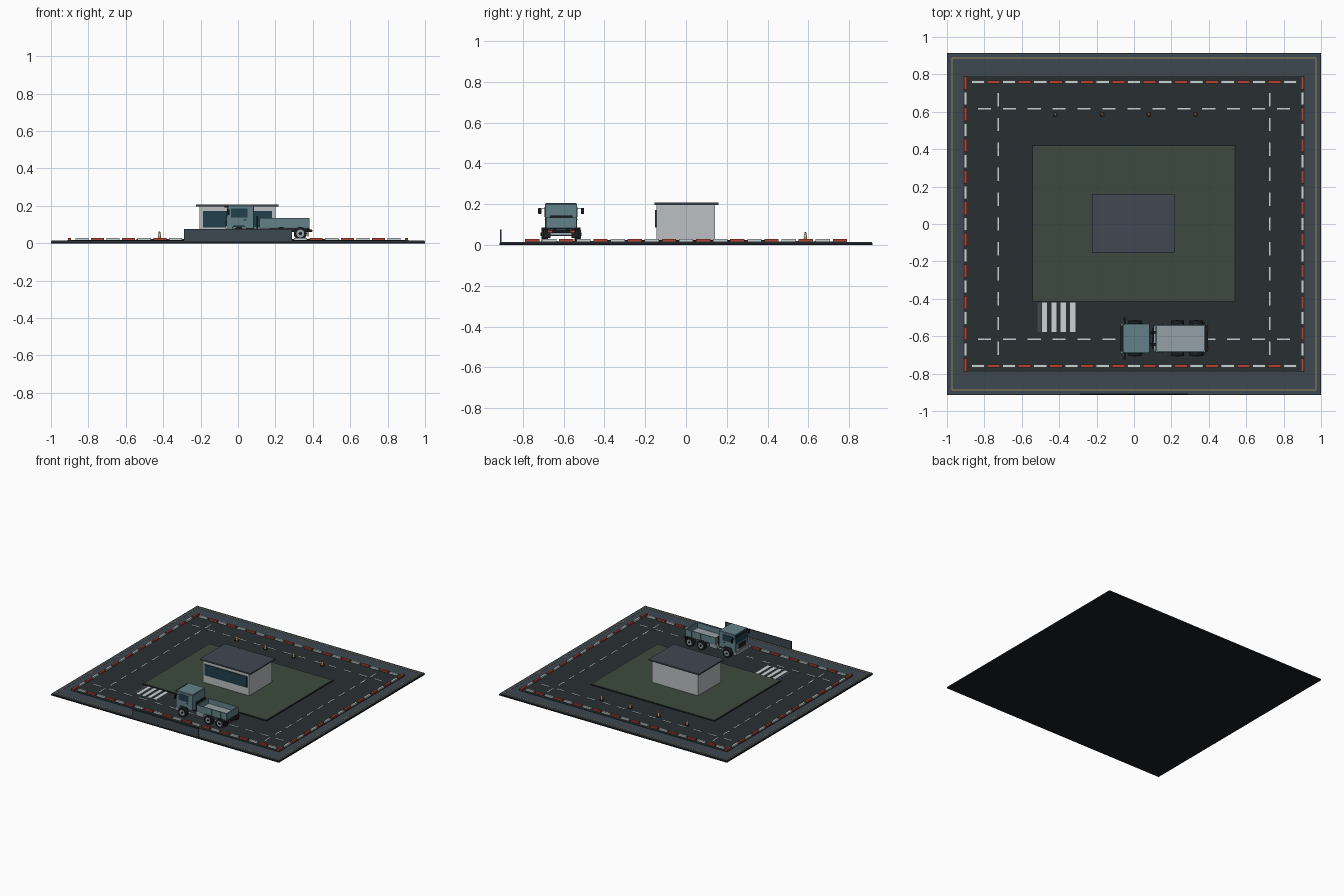
import bpy, bmesh, math
from mathutils import Matrix

if "Cube" in bpy.data.objects:
    bpy.data.objects.remove(bpy.data.objects["Cube"])


def material(name, rgb):
    m = bpy.data.materials.new(name)
    m.diffuse_color = (*rgb, 1)
    m.use_nodes = True
    m.node_tree.nodes["Principled BSDF"].inputs["Base Color"].default_value = m.diffuse_color
    return m


BLACK = material("black", (0.01, 0.012, 0.014))
SLATE = material("slate", (0.045, 0.065, 0.08))
ASPHALT = material("asphalt", (0.022, 0.028, 0.032))
GRASS = material("grass", (0.045, 0.07, 0.05))
GOLD = material("gold", (0.33, 0.25, 0.09))
WHITE = material("white", (0.6, 0.66, 0.66))
RED = material("red", (0.45, 0.06, 0.035))
WALL = material("wall", (0.5, 0.53, 0.54))
ROOF = material("roof", (0.05, 0.065, 0.085))
GLASS = material("glass", (0.015, 0.05, 0.07))
TEAL = material("teal", (0.12, 0.22, 0.25))
STEEL = material("steel", (0.3, 0.35, 0.39))
ORANGE = material("orange", (0.75, 0.3, 0.06))
LAMP = material("lamp", (0.85, 0.75, 0.5))


def finish(name, bm, mat, bevel=0):
    bmesh.ops.recalc_face_normals(bm, faces=bm.faces)
    me = bpy.data.meshes.new(name)
    bm.to_mesh(me)
    bm.free()
    me.materials.append(mat)
    ob = bpy.data.objects.new(name, me)
    bpy.context.collection.objects.link(ob)
    if bevel:
        mod = ob.modifiers.new("bevel", 'BEVEL')
        mod.width, mod.segments = bevel, 2
    return ob


def boxes(name, spans, mat, bevel=0):
    """One object from boxes given as (x0, x1, y0, y1, z0, z1)."""
    bm = bmesh.new()
    for x0, x1, y0, y1, z0, z1 in spans:
        m = Matrix.Translation(((x0 + x1) / 2, (y0 + y1) / 2, (z0 + z1) / 2))
        bmesh.ops.create_cube(bm, size=1, matrix=m @ Matrix.Diagonal((x1 - x0, y1 - y0, z1 - z0, 1)))
    return finish(name, bm, mat, bevel)


def box(name, x0, x1, y0, y1, z0, z1, mat, bevel=0):
    return boxes(name, [(x0, x1, y0, y1, z0, z1)], mat, bevel)


def frame(name, x, y, w, z0, z1, mat):
    boxes(name, [(-x, x, s * y - w / 2, s * y + w / 2, z0, z1) for s in (-1, 1)] +
          [(s * x - w / 2, s * x + w / 2, -y, y, z0, z1) for s in (-1, 1)], mat)


def cones(name, parts, mat, axis='Z', sides=20):
    """Cylinders or cones as (x, y, z, r1, r2, depth)."""
    bm = bmesh.new()
    for x, y, z, r1, r2, d in parts:
        m = Matrix.Translation((x, y, z))
        if axis == 'Y':
            m = m @ Matrix.Rotation(math.pi / 2, 4, 'X')
        bmesh.ops.create_cone(bm, cap_ends=True, segments=sides, radius1=r1, radius2=r2, depth=d, matrix=m)
    ob = finish(name, bm, mat)
    bpy.context.view_layer.objects.active = ob
    bpy.ops.object.select_all(action='DESELECT')
    ob.select_set(True)
    bpy.ops.object.shade_smooth_by_angle(angle=math.radians(40))
    return ob


def profile(name, pts, y0, y1, mat, bevel=0):
    bm = bmesh.new()
    f = bm.faces.new([bm.verts.new((x, y0, z)) for x, z in pts])
    ext = bmesh.ops.extrude_face_region(bm, geom=[f])
    bmesh.ops.translate(bm, vec=(0, y1 - y0, 0), verts=[v for v in ext["geom"] if isinstance(v, bmesh.types.BMVert)])
    return finish(name, bm, mat, bevel)


# Base layers
box("base_plinth", -1, 1, -0.915, 0.915, 0, 0.009, BLACK)
box("base_top", -0.997, 0.997, -0.912, 0.912, 0.009, 0.014, SLATE)
frame("base_trim_line", 0.972, 0.888, 0.005, 0.013, 0.0155, GOLD)
box("road_surface", -0.912, 0.912, -0.79, 0.79, 0.013, 0.017, ASPHALT)
box("island_edge", -0.546, 0.543, -0.417, 0.422, 0.015, 0.021, BLACK)
box("island_grass", -0.54, 0.537, -0.411, 0.416, 0.02, 0.0235, GRASS)

# Alternating kerb blocks
kerb = {0: [], 1: []}
for s in (-1, 1):
    for i in range(21):
        x = -0.835 + i * 0.0835
        kerb[i % 2].append((x - 0.035, x + 0.035, s * 0.76 - 0.008, s * 0.76 + 0.008, 0.015, 0.029))
    for i in range(19):
        y = -0.754 + i * 0.0838
        kerb[1 - i % 2].append((s * 0.9 - 0.008, s * 0.9 + 0.008, y - 0.035, y + 0.035, 0.015, 0.029))
boxes("kerb_white", kerb[0], WHITE)
boxes("kerb_red", kerb[1], RED)

# Road markings
dashes = []
for s in (-1, 1):
    for i in range(13):
        x = -0.8 + i * 0.1333
        dashes.append((x - 0.035, x + 0.035, s * 0.617 - 0.004, s * 0.617 + 0.004, 0.016, 0.0185))
    for i in range(11):
        y = -0.665 + i * 0.133
        dashes.append((s * 0.725 - 0.004, s * 0.725 + 0.004, y - 0.036, y + 0.036, 0.016, 0.0185))
boxes("lane_dashes", dashes, WHITE)
boxes("crossing_stripes", [(x - 0.014, x + 0.014, -0.577, -0.42, 0.016, 0.019)
                           for x in (-0.478, -0.428, -0.378, -0.328)], WHITE)
box("crossing_edge", -0.515, -0.497, -0.577, -0.42, 0.016, 0.018, SLATE)

# Traffic cones
CX = (-0.42, -0.17, 0.08, 0.33)
boxes("cone_bases", [(x - 0.012, x + 0.012, 0.573, 0.597, 0.017, 0.022) for x in CX], BLACK)
cones("cone_bodies", [(x, 0.585, 0.042, 0.0095, 0.004, 0.042) for x in CX], ORANGE, sides=16)
cones("cone_bands", [(x, 0.585, 0.044, 0.0083, 0.0068, 0.008) for x in CX], WHITE, sides=16)

# Building
box("building_walls", -0.205, 0.2, -0.145, 0.142, 0.02, 0.198, WALL)
box("building_roof", -0.225, 0.217, -0.155, 0.16, 0.196, 0.208, ROOF, 0.002)
box("building_window", -0.188, 0.183, -0.153, -0.143, 0.085, 0.172, GLASS)

# Blank front sign board
box("sign_board", -0.29, 0.29, -0.912, -0.904, 0.014, 0.077, SLATE)

# Truck chassis, centred on y = YC
YC = -0.612


def pair(x0, x1, a, b, z0, z1):
    return [(x0, x1, YC + min(s * a, s * b), YC + max(s * a, s * b), z0, z1) for s in (-1, 1)]


boxes("chassis_rails", pair(-0.05, 0.385, 0.025, 0.04, 0.06, 0.08), BLACK)
box("fuel_tank", 0.105, 0.175, YC - 0.07, YC + 0.07, 0.046, 0.078, STEEL, 0.004)
box("rear_bumper", 0.378, 0.395, YC - 0.07, YC + 0.07, 0.06, 0.073, BLACK)
boxes("tail_lamps", pair(0.394, 0.399, 0.045, 0.065, 0.062, 0.071), RED)
boxes("mud_flaps", pair(0.372, 0.376, 0.052, 0.088, 0.035, 0.075), BLACK)

# Wheels and axles
WX = (0.005, 0.232, 0.333)
hubs = [(x, s) for x in WX for s in (-1, 1)]
cones("tyres", [(x, YC + s * 0.08, 0.052, 0.035, 0.035, 0.03) for x, s in hubs], BLACK, 'Y', 28)
cones("wheel_rims", [(x, YC + s * 0.082, 0.052, 0.021, 0.021, 0.03) for x, s in hubs], STEEL, 'Y', 24)
cones("wheel_hubs", [(x, YC + s * 0.085, 0.052, 0.009, 0.009, 0.03) for x, s in hubs], BLACK, 'Y', 12)
cones("axles", [(x, YC, 0.052, 0.007, 0.007, 0.14) for x in WX], STEEL, 'Y', 12)

# Cab facing -x
profile("cab_body", [(-0.062, 0.06), (-0.062, 0.132), (-0.052, 0.2), (0.085, 0.2), (0.085, 0.078),
                     (0.046, 0.078), (0.034, 0.092), (-0.024, 0.092), (-0.036, 0.06)],
        YC - 0.078, YC + 0.078, TEAL, 0.003)
box("cab_roof", -0.056, 0.083, YC - 0.076, YC + 0.076, 0.198, 0.207, TEAL, 0.003)
profile("windscreen", [(-0.066, 0.135), (-0.057, 0.19), (-0.05, 0.19), (-0.05, 0.135)], YC - 0.067, YC + 0.067, GLASS)
box("sun_visor", -0.072, -0.053, YC - 0.07, YC + 0.07, 0.192, 0.198, BLACK)
boxes("side_windows", pair(-0.038, 0.05, 0.075, 0.0805, 0.138, 0.187), GLASS)
boxes("door_handles", pair(0.03, 0.046, 0.077, 0.082, 0.122, 0.126), BLACK)
box("grille", -0.066, -0.058, YC - 0.045, YC + 0.045, 0.088, 0.122, BLACK)
box("front_bumper", -0.071, -0.042, YC - 0.08, YC + 0.08, 0.046, 0.07, STEEL, 0.003)
boxes("headlamps", pair(-0.067, -0.06, 0.05, 0.07, 0.078, 0.092), LAMP)
boxes("mirror_arms", pair(-0.052, -0.046, 0.076, 0.1, 0.176, 0.18), BLACK)
boxes("mirrors", pair(-0.055, -0.045, 0.097, 0.112, 0.152, 0.181), BLACK, 0.002)

# Open cargo bed
box("bed_floor", 0.117, 0.38, YC - 0.073, YC + 0.073, 0.08, 0.095, STEEL)
boxes("bed_sides", pair(0.115, 0.382, 0.067, 0.075, 0.082, 0.136), TEAL, 0.0015)
boxes("bed_ends", [(x, x + 0.008, YC - 0.068, YC + 0.068, 0.082, 0.136) for x in (0.115, 0.374)], TEAL, 0.0015)
boxes("bed_stakes", [b for x in (0.165, 0.245, 0.325) for b in pair(x, x + 0.006, 0.074, 0.0775, 0.084, 0.134)], TEAL)
box("bed_headboard", 0.1, 0.108, YC - 0.055, YC + 0.055, 0.078, 0.145, BLACK)
